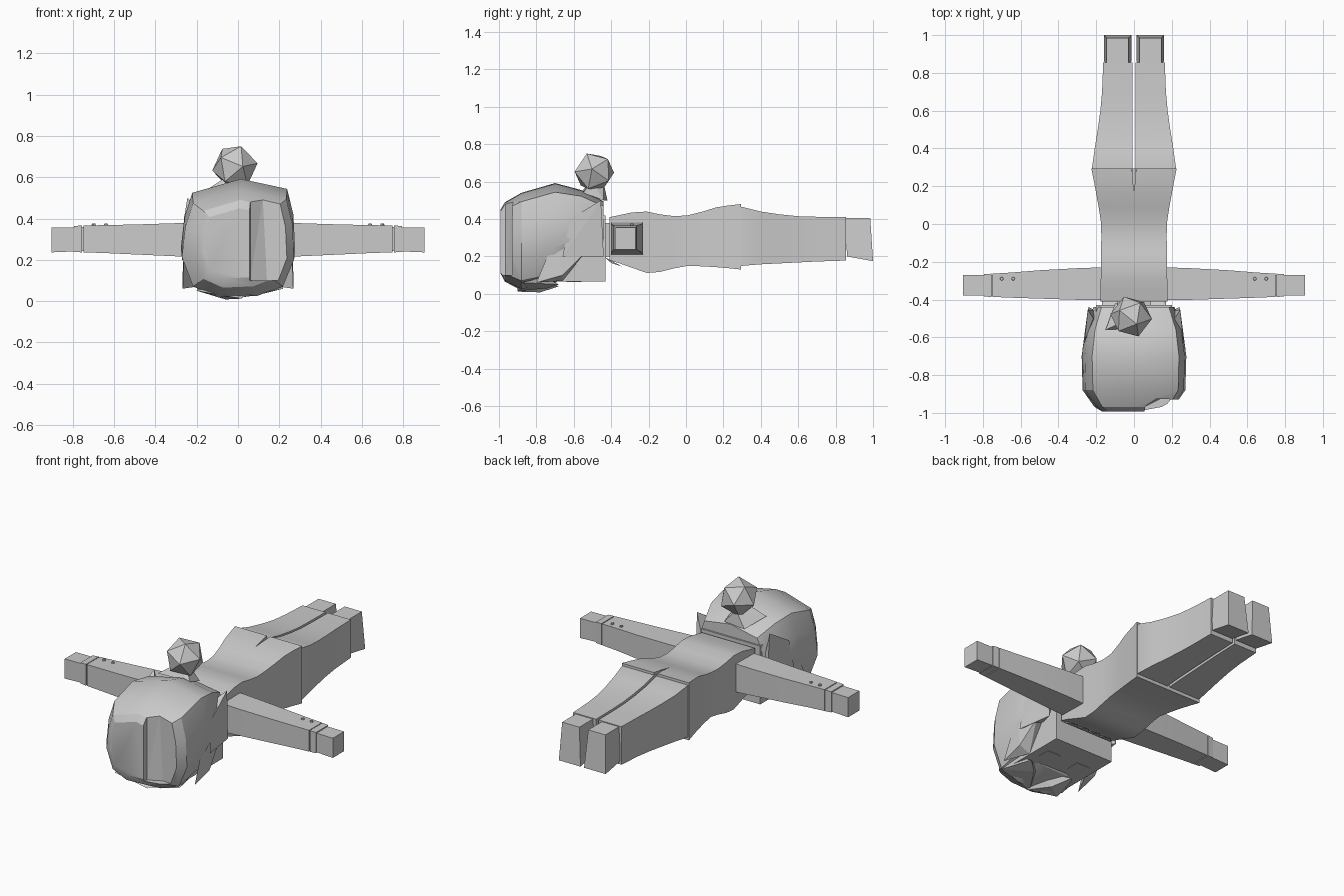
import bpy, bmesh, math
from mathutils import Vector

if "Cube" in bpy.data.objects:
    bpy.data.objects.remove(bpy.data.objects["Cube"])


def make_object(name, bm, smooth=None):
    bmesh.ops.recalc_face_normals(bm, faces=bm.faces)
    me = bpy.data.meshes.new(name)
    bm.to_mesh(me)
    bm.free()
    ob = bpy.data.objects.new(name, me)
    bpy.context.collection.objects.link(ob)
    if smooth:
        bpy.ops.object.select_all(action='DESELECT')
        ob.select_set(True)
        bpy.context.view_layer.objects.active = ob
        bpy.ops.object.shade_smooth_by_angle(angle=math.radians(smooth))
    return ob


def loft(name, rings, smooth=None):
    bm = bmesh.new()
    vs = [[bm.verts.new(p) for p in r] for r in rings]
    n = len(rings[0])
    for a, b in zip(vs, vs[1:]):
        for i in range(n):
            j = (i + 1) % n
            bm.faces.new((a[i], a[j], b[j], b[i]))
    bm.faces.new(vs[0])
    bm.faces.new(vs[-1])
    return make_object(name, bm, smooth)


def rect_y(y, x0, x1, z0, z1):
    return [(x0, y, z0), (x1, y, z0), (x1, y, z1), (x0, y, z1)]


def rect_x(x, y0, y1, z0, z1):
    return [(x, y0, z0), (x, y1, z0), (x, y1, z1), (x, y0, z1)]


def box(name, x0, x1, y0, y1, z0, z1):
    return loft(name, [rect_y(y0, x0, x1, z0, z1), rect_y(y1, x0, x1, z0, z1)])


def hull(name, pts):
    bm = bmesh.new()
    for p in pts:
        bm.verts.new(p)
    bmesh.ops.convex_hull(bm, input=bm.verts)
    return make_object(name, bm)


def cut(ob, cutter):
    m = ob.modifiers.new("cut", 'BOOLEAN')
    m.operation = 'DIFFERENCE'
    m.solver = 'EXACT'
    m.object = cutter
    cutter.hide_render = True
    cutter.hide_set(True)


# Torso: tunic flaring at the hem (y, half width, bottom, top)
torso = [(-.41, .178, .18, .41), (-.36, .178, .165, .42), (-.29, .176, .14, .435),
         (-.21, .175, .112, .44), (-.14, .174, .117, .425), (-.06, .173, .137, .415),
         (.01, .175, .15, .42), (.09, .187, .147, .44), (.16, .2, .143, .462),
         (.23, .213, .137, .473), (.295, .226, .13, .48)]
tunic = loft("tunic", [rect_y(y, -w, w, b, t) for y, w, b, t in torso], 35)
cut(tunic, hull("hem_slit_cutter", [(-.012, .31, .43), (.012, .31, .43), (0, .16, .43),
                                    (-.012, .31, .55), (.012, .31, .55), (0, .16, .55)]))

# Neck and ragged collar
box("neck", -.09, .09, -.46, -.39, .2, .38)
for i in range(4):
    x = -.12 + i * .08
    hull("collar_flap", [(x - .05, -.44, .2), (x + .05, -.44, .2), (x, -.34, .145),
                         (x - .05, -.40, .165), (x + .05, -.40, .165)])

# Legs, feet, arms on both sides
legs = [(.25, .212, .15, .46), (.3, .222, .15, .465), (.4, .208, .158, .44), (.5, .192, .163, .425),
        (.6, .178, .168, .415), (.7, .169, .173, .412), (.855, .163, .178, .41)]
for s in (-1, 1):
    loft("leg", [rect_y(y, s * .008, s * w, b, t) for y, w, b, t in legs], 35)
    loft("foot", [[(s * .012, y0, .2 - d), (s * .158, y0, .2 - d), (s * .146, y1, .405), (s * .03, y1, .405)]
                  for y0, y1, d in ((.862, .845, 0), (1.0, .985, .025))])
    arms = [(.17, -.402, -.23, .21, .382), (.28, -.402, -.233, .216, .378), (.5, -.395, -.245, .226, .371),
            (.65, -.39, -.257, .233, .368), (.75, -.386, -.263, .236, .366)]
    loft("sleeve", [rect_x(s * x, *r) for x, *r in arms], 30)
    loft("cuff", [rect_x(s * .755, -.386, -.263, .236, .366), rect_x(s * .795, -.384, -.266, .238, .364)])
    loft("hand", [rect_x(s * .74, -.378, -.272, .243, .358), rect_x(s * .905, -.378, -.27, .236, .356)])
    for x in (.64, .7):
        bm = bmesh.new()
        bmesh.ops.create_cone(bm, cap_ends=True, segments=8, radius1=.01, radius2=.008, depth=.012)
        bmesh.ops.translate(bm, verts=bm.verts, vec=(s * x, -.29, .37))
        make_object("sleeve_button", bm)

# Head, looking down
box("face", -.2, .2, -.82, -.43, .065, .42)
for s in (-1, 1):
    box("eye", s * .06, s * .15, -.64, -.56, .063, .07)


# Hair cap: faceted rings along the head
def hair_ring(y, w, b, t, slant=0, k=.68):
    c, h = (b + t) / 2, (t - b) / 2
    shape = [(-.35, -1), (.35, -.97), (k + .12, -.8), (1, -.3), (.97, .35), (.86, .82),
             (.05, 1), (-.8, .75), (-.94, .3), (-1, -.25), (-k - .12, -.8)]
    return [(px * w, y - slant * pz, c + pz * h) for px, pz in shape]


hair = loft("hair_cap", [hair_ring(-.992, .17, .11, .45), hair_ring(-.968, .21, .065, .49),
                         hair_ring(-.88, .272, .018, .54), hair_ring(-.7, .277, .055, .592),
                         hair_ring(-.56, .258, .19, .555), hair_ring(-.44, .215, .2, .495)], 28)
cut(hair, hull("parting_cutter", [(.05, -1.03, .1), (.24, -1.03, .1), (.05, -1.03, .5), (.24, -1.03, .5),
                                  (.06, -.965, .1), (.14, -.925, .1), (.24, -.93, .1),
                                  (.06, -.965, .5), (.12, -.925, .5), (.24, -.93, .5)]))

# Fringe and side locks
hull("fringe_left", [(-.2, -.9, .05), (.02, -.9, .012), (-.06, -.78, .008), (-.12, -.68, .04), (-.19, -.76, .08),
                     (.02, -.8, .09)])
hull("fringe_right", [(.0, -.9, .015), (.22, -.88, .06), (.1, -.74, .03), (.17, -.68, .05), (.2, -.76, .09),
                      (.02, -.8, .08)])
for s in (-1, 1):
    hull("side_lock", [(s * .272, -.66, .2), (s * .262, -.62, .4), (s * .215, -.5, .47), (s * .245, -.455, .5),
                       (s * .24, -.44, .2), (s * .2, -.54, .22), (s * .2, -.46, .3)])
    hull("temple_hair", [(s * .268, -.8, .06), (s * .27, -.66, .1), (s * .25, -.54, .22), (s * .2, -.66, .07),
                         (s * .2, -.55, .23), (s * .26, -.7, .3)])

# Hair bun with its tie
hull("bun_tie", [(-.15, -.56, .54), (-.1, -.42, .5), (.05, -.44, .5), (.06, -.55, .54),
                 (-.06, -.52, .6), (.0, -.5, .6), (-.03, -.44, .59)])
bm = bmesh.new()
bmesh.ops.create_icosphere(bm, subdivisions=1, radius=.112)
bmesh.ops.rotate(bm, verts=bm.verts, cent=(0, 0, 0),
                 matrix=(Vector((0, 0, 1)).rotation_difference(Vector((.3, -.4, 1)))).to_matrix())
bmesh.ops.translate(bm, verts=bm.verts, vec=(-.015, -.49, .65))
make_object("hair_bun", bm)
